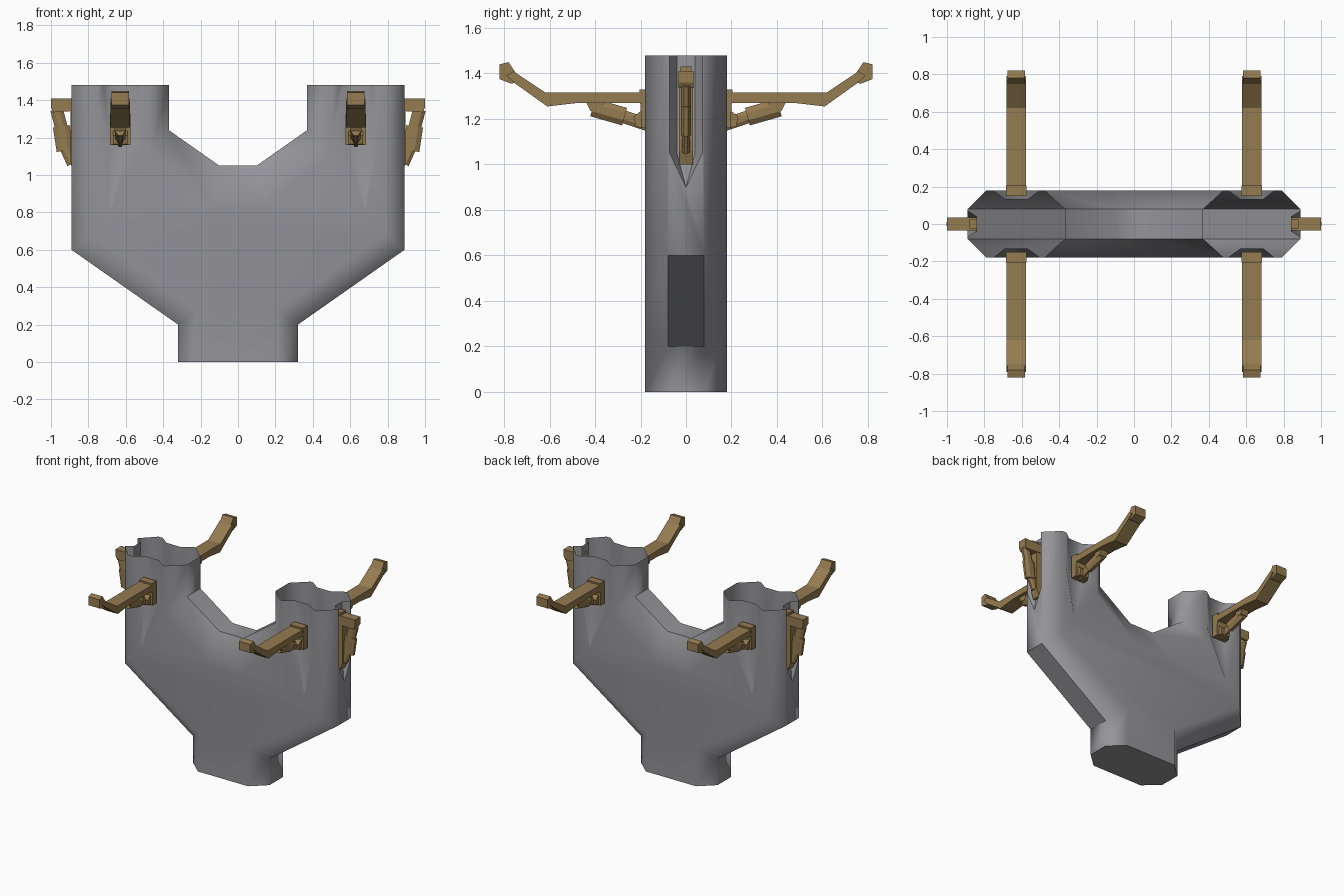
import bpy, bmesh, math
from mathutils import Matrix, Vector

if "Cube" in bpy.data.objects:
    bpy.data.objects.remove(bpy.data.objects["Cube"])


def make_object(name, bm):
    bmesh.ops.recalc_face_normals(bm, faces=bm.faces)
    me = bpy.data.meshes.new(name)
    bm.to_mesh(me)
    bm.free()
    ob = bpy.data.objects.new(name, me)
    bpy.context.collection.objects.link(ob)
    return ob


def material(name, rgb):
    m = bpy.data.materials.new(name)
    m.diffuse_color = (*rgb, 1)
    m.use_nodes = True
    m.node_tree.nodes["Principled BSDF"].inputs["Base Color"].default_value = m.diffuse_color
    return m


def hull(name, pts):
    bm = bmesh.new()
    for p in pts:
        bm.verts.new(p)
    bmesh.ops.convex_hull(bm, input=bm.verts)
    return make_object(name, bm)


def prism(bm, profile, half_width):
    """Extrude a (distance, height) profile sideways, centred on y = 0."""
    a, b = ([bm.verts.new((d, s * half_width, z)) for d, z in profile] for s in (-1, 1))
    n = len(profile)
    bm.faces.new(a)
    bm.faces.new(b[::-1])
    for i in range(n):
        j = (i + 1) % n
        bm.faces.new((a[i], b[i], b[j], a[j]))


def bar(bm, p, q, thick, half_width, sides=8):
    """Faceted strut between two (distance, height) points."""
    p, q = Vector((p[0], 0, p[1])), Vector((q[0], 0, q[1]))
    rot = (q - p).to_track_quat('Z', 'Y').to_matrix().to_4x4()
    k = 1 / math.cos(math.pi / sides)
    r = bmesh.ops.create_cone(bm, cap_ends=True, segments=sides, radius1=1, radius2=1,
                              depth=(q - p).length)
    for v in r['verts']:
        c = Matrix.Rotation(math.pi / sides, 4, 'Z') @ v.co
        c.x *= k * thick / 2
        c.y *= k * half_width
        v.co = Matrix.Translation((p + q) / 2) @ rot @ c


# Forked body: chamfered outline, half profile mirrored
outer = [(.32, 0), (.32, .2), (.89, .6), (.89, 1.48), (.37, 1.48), (.37, 1.24), (.1, 1.05)]
inner = [(.21, 0), (.21, .28), (.79, .68), (.79, 1.48), (.48, 1.48), (.48, 1.09), (.14, .84)]
full = lambda half: half + [(-x, z) for x, z in reversed(half)]
bm = bmesh.new()
rings = [[bm.verts.new((x, y, z)) for x, z in full(pts)]
         for pts, y in ((inner, -.18), (outer, -.08), (outer, .08), (inner, .18))]
n = len(rings[0])
for r0, r1 in zip(rings, rings[1:]):
    for i in range(n):
        j = (i + 1) % n
        bm.faces.new((r0[i], r0[j], r1[j], r1[i]))
bm.faces.new(rings[0])
bm.faces.new(rings[3][::-1])
body = make_object("forked_body", bm)

# Tapered recesses behind the brackets
cutters = []
for sx in (-1, 1):
    for sy in (-1, 1):
        pts = [(sx * x, sy * y, z) for z in (1.6, 1.2)
               for x, y in ((.46, .21), (.79, .21), (.57, .13), (.69, .13))]
        pts += [(sx * .68, sy * .179, .82), (sx * .68, sy * .21, .81)]
        cutters.append(hull("front_recess_cutter", pts))
    pts = [(sx * x, y, z) for z in (1.6, 1.05)
           for x, y in ((.91, .085), (.91, -.085), (.84, .04), (.84, -.04))]
    pts += [(sx * .889, 0, .9), (sx * .91, 0, .89)]
    cutters.append(hull("side_recess_cutter", pts))
for c in cutters:
    m = body.modifiers.new("recess", 'BOOLEAN')
    m.operation, m.solver, m.object = 'DIFFERENCE', 'EXACT', c
    c.hide_render = True
bpy.context.view_layer.update()
cut = bpy.data.meshes.new_from_object(body.evaluated_get(bpy.context.evaluated_depsgraph_get()))
body.modifiers.clear()
body.data = cut
for c in cutters:
    bpy.data.objects.remove(c)

# Open tube tops
bm = bmesh.new()
bm.from_mesh(cut)
top = [f for f in bm.faces if all(v.co.z > 1.475 for v in f.verts)]
bmesh.ops.delete(bm, geom=top, context='FACES')
bm.to_mesh(cut)
bm.free()

# Dark steel, chamfers softly shaded while the large panels stay flat
cut.materials.clear()
cut.materials.append(material("dark_steel", (.30, .30, .32)))
cut.shade_smooth()
cut.set_sharp_from_angle(angle=math.radians(50))
soft = body.modifiers.new("soft_chamfers", 'WEIGHTED_NORMAL')
soft.keep_sharp = True

brass = material("brass", (.30, .20, .08))


def extended_arm():
    bm = bmesh.new()
    # Mount, beam with raised end, gripping tip
    prism(bm, [(.15, 1.16), (.195, 1.16), (.205, 1.33), (.15, 1.33)], .054)
    prism(bm, [(.15, 1.27), (.48, 1.27), (.61, 1.255), (.75, 1.355), (.79, 1.39),
               (.76, 1.41), (.62, 1.317), (.15, 1.317)], .053)
    prism(bm, [(.745, 1.36), (.77, 1.355), (.82, 1.375), (.82, 1.44), (.78, 1.45), (.74, 1.39)], .046)
    # Hydraulic strut
    bar(bm, (.17, 1.175), (.32, 1.225), .03, .028)
    bar(bm, (.27, 1.21), (.41, 1.25), .055, .04)
    prism(bm, [(.36, 1.275), (.44, 1.275), (.42, 1.235), (.38, 1.23)], .03)
    prism(bm, [(.18, 1.16), (.22, 1.165), (.23, 1.21), (.18, 1.25)], .038)
    return bm


def folded_arm():
    bm = bmesh.new()
    # Back rail, top clamp block, folded strut
    prism(bm, [(.84, 1.0), (.875, 1.0), (.895, 1.06), (.895, 1.41), (.84, 1.41)], .03)
    prism(bm, [(.84, 1.345), (.985, 1.335), (1.0, 1.36), (1.0, 1.41), (.84, 1.41)], .034)
    prism(bm, [(.84, 1.40), (.88, 1.40), (.88, 1.43), (.84, 1.43)], .025)
    bar(bm, (.97, 1.35), (.93, 1.2), .045, .034)
    bar(bm, (.945, 1.26), (.925, 1.13), .045, .045)
    bar(bm, (.925, 1.15), (.885, 1.06), .035, .03)
    return bm


def place(name, bm, x, angle):
    bmesh.ops.transform(bm, verts=bm.verts,
                        matrix=Matrix.Translation((x, 0, 0)) @ Matrix.Rotation(angle, 4, 'Z'))
    make_object(name, bm).data.materials.append(brass)


# Four extended arms front and back, two folded at the sides
for side, x in (("left", -.63), ("right", .63)):
    place(f"front_{side}_arm", extended_arm(), x, -math.pi / 2)
    place(f"back_{side}_arm", extended_arm(), x, math.pi / 2)
    place(f"{side}_folded_arm", folded_arm(), 0, 0 if x > 0 else math.pi)
